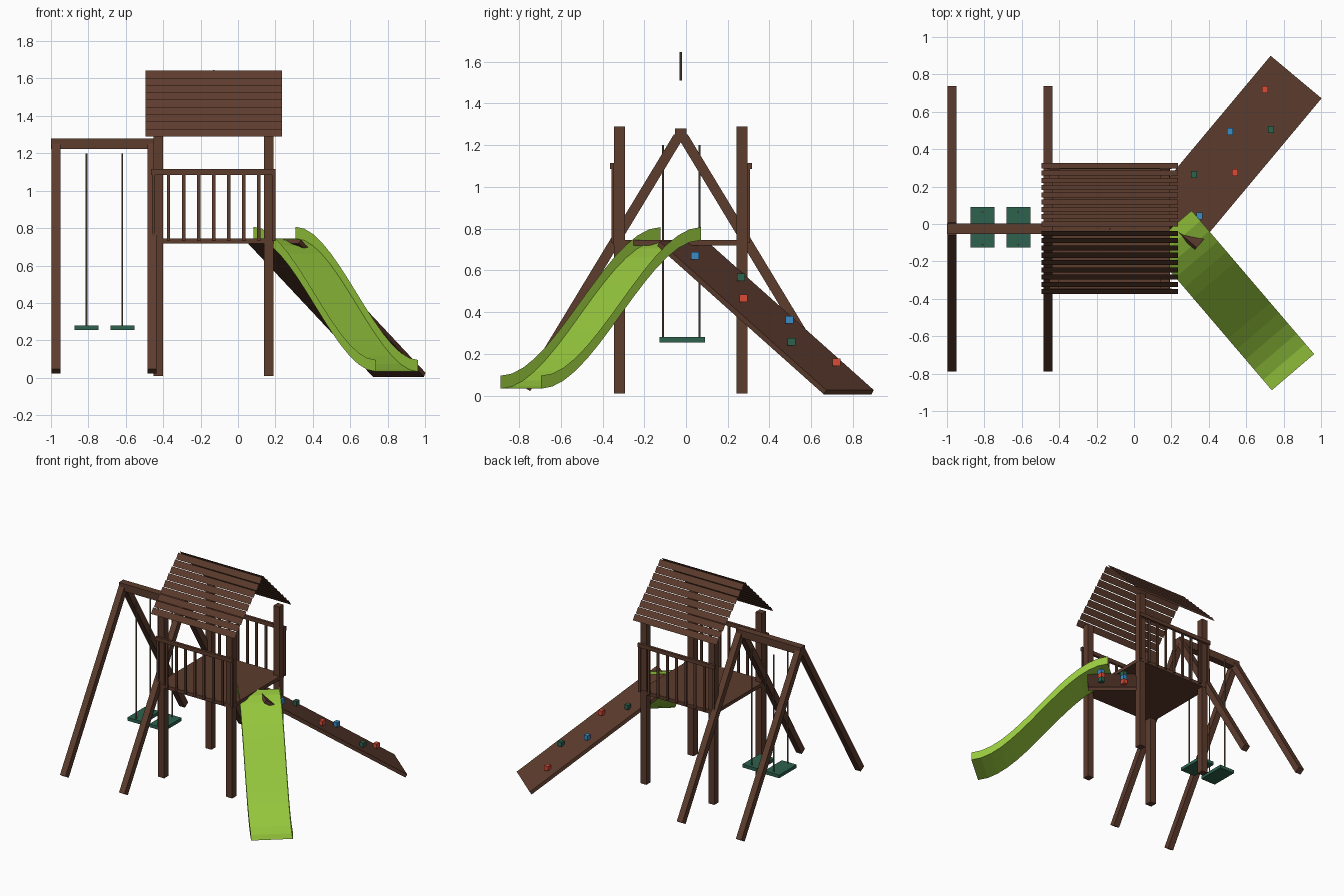
import bpy
from math import radians, atan2, hypot
from mathutils import Vector, Matrix

if "Cube" in bpy.data.objects:
    bpy.data.objects.remove(bpy.data.objects["Cube"])


def material(name, rgb):
    m = bpy.data.materials.new(name)
    m.diffuse_color = (*rgb, 1)
    m.use_nodes = True
    m.node_tree.nodes["Principled BSDF"].inputs["Base Color"].default_value = m.diffuse_color
    return m


BROWN = material("dark_wood", (0.109, 0.045, 0.027))
LIME = material("lime_plastic", (0.305, 0.575, 0.047))
GREEN = material("seat_green", (0.027, 0.122, 0.076))
ROPE = material("rope_grey", (0.156, 0.122, 0.08))
RED = material("hold_red", (0.70, 0.07, 0.038))
BLUE = material("hold_blue", (0.042, 0.262, 0.56))
CY = -0.025  # middle line of the tower


def mesh(name, verts, faces, mat):
    me = bpy.data.meshes.new(name)
    me.from_pydata(verts, [], faces)
    me.materials.append(mat)
    ob = bpy.data.objects.new(name, me)
    bpy.context.collection.objects.link(ob)
    return ob


def box(name, centre, size, mat, rot=None):
    v = [Vector((x * size[0] / 2, y * size[1] / 2, z * size[2] / 2))
         for x in (-1, 1) for y in (-1, 1) for z in (-1, 1)]
    f = [(0, 1, 3, 2), (4, 6, 7, 5), (0, 4, 5, 1), (2, 3, 7, 6), (0, 2, 6, 4), (1, 5, 7, 3)]
    ob = mesh(name, v, f, mat)
    ob.matrix_world = Matrix.Translation(centre) @ (rot or Matrix.Identity(4))
    return ob


def span(name, x, y, z, mat):
    return box(name, [(a + b) / 2 for a, b in (x, y, z)], [b - a for a, b in (x, y, z)], mat)


def rope(name, x, y, z0, z1):
    bpy.ops.mesh.primitive_cylinder_add(vertices=6, radius=0.005, depth=z1 - z0,
                                        location=(x, y, (z0 + z1) / 2))
    ob = bpy.context.object
    ob.name = name
    ob.data.materials.append(ROPE)


# tower posts and floor
for x in (-0.427, 0.165):
    for s in (-1, 1):
        box("tower_post", (x, CY + s * 0.294, 0.65), (0.052, 0.052, 1.28), BROWN)
span("tower_floor", (-0.455, 0.192), (CY - 0.322, CY + 0.322), (0.718, 0.745), BROWN)

# front and back railings
for s in (-1, 1):
    box("railing_top_rail", (-0.132, CY + s * 0.33, 1.1), (0.667, 0.02, 0.03), BROWN)
    for i in range(9):
        box("railing_baluster", (-0.452 + i * 0.0805, CY + s * 0.326, 0.915),
            (0.018, 0.012, 0.37), BROWN)

# louvred gable roof, thin planks tilted steeper than the slope
N = 9
for s in (-1, 1):
    for i in range(N):
        z0 = 1.29 + 0.35 * i / N
        z1 = z0 + 0.35 / N + 0.002
        y0 = CY + s * 0.35 * (N - i) / N
        y1 = y0 - s * 0.027
        mesh("roof_plank", [(-0.495, y0, z0), (0.235, y0, z0), (0.235, y1, z1), (-0.495, y1, z1)],
             [(0, 1, 2, 3) if s < 0 else (3, 2, 1, 0)], BROWN)
rope("ridge_rope", -0.13, CY, 1.51, 1.645)

# swing frame
span("swing_beam", (-1.0, -0.435), (CY - 0.028, CY + 0.028), (1.222, 1.28), BROWN)
for x in (-0.974, -0.46):
    for s in (-1, 1):
        a = Vector((x, CY + s * 0.742, 0.034))
        b = Vector((x, CY + s * 0.012, 1.24))
        d = b - a
        box("swing_leg", (a + b) / 2, (0.048, 0.048, d.length), BROWN,
            Matrix.Rotation(-atan2(d.y, d.z), 4, 'X'))

# swings
for x in (-0.81, -0.618):
    box("swing_seat", (x, -0.018, 0.267), (0.128, 0.217, 0.025), GREEN)
    for y in (-0.11, 0.064):
        rope("swing_rope", x, y, 0.27, 1.2)

# climbing ramp, a board running to the back right
top, low = Vector((0.195, -0.018, 0.728)), Vector((0.862, 0.78, 0.016))
d = (low - top).normalized()
side = d.cross(Vector((0, 0, 1))).normalized()
up = side.cross(d)
box("climbing_ramp", (top + low) / 2, ((low - top).length, 0.355, 0.026), BROWN,
    Matrix((d, -side, up)).transposed().to_4x4())
for x, y, z, m in ((0.70, 0.72, 0.165, RED), (0.513, 0.495, 0.37, BLUE), (0.733, 0.505, 0.265, GREEN),
                   (0.322, 0.264, 0.573, GREEN), (0.541, 0.276, 0.473, RED), (0.35, 0.043, 0.677, BLUE)):
    box("climbing_hold", (x, y, z - 0.006), (0.032, 0.038, 0.036), m)

# slide, a thin channel swept along an S curve to the front right
a, b = Vector((0.195, -0.025)), Vector((0.85, -0.792))
d2 = (b - a).normalized()
n = Vector((-d2.y, d2.x)) * 0.149
SEG = 14
verts, faces = [], []
for i in range(SEG + 1):
    s = i / SEG
    p = a.lerp(b, s)
    z = 0.745 - 0.712 * s * s * (3 - 2 * s)
    for k, h in ((-1, 0.062), (-1, 0), (1, 0), (1, 0.062)):
        verts.append((p.x + n.x * k, p.y + n.y * k, z + h))
for i in range(SEG):
    for k in range(3):
        j = i * 4 + k
        faces.append((j, j + 4, j + 5, j + 1))
slide = mesh("slide", verts, faces, LIME)
slide.data.flip_normals()
